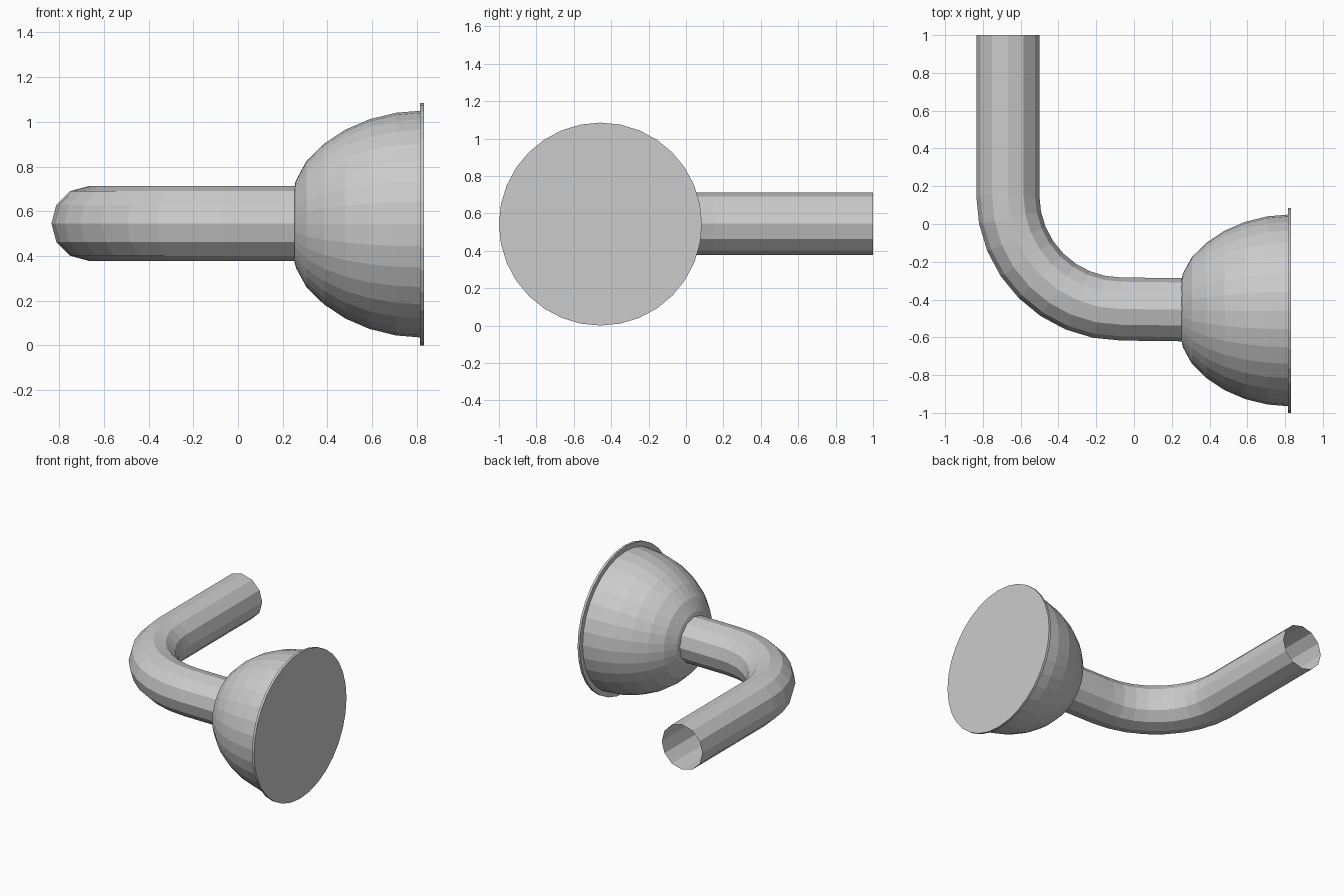
import bpy, bmesh
from math import sin, cos, pi, radians
from mathutils import Vector

if "Cube" in bpy.data.objects:
    bpy.data.objects.remove(bpy.data.objects["Cube"])

CY, CZ = -0.4575, 0.5425      # axis of the bell


def build(name, rings, cap_end=False):
    """Skin a list of equal-length point rings into a mesh object."""
    bm = bmesh.new()
    loops = [[bm.verts.new(p) for p in ring] for ring in rings]
    for a, b in zip(loops, loops[1:]):
        for i in range(len(a)):
            j = (i + 1) % len(a)
            bm.faces.new((a[i], a[j], b[j], b[i]))
    if cap_end:
        bm.faces.new(loops[-1])
    bmesh.ops.recalc_face_normals(bm, faces=bm.faces)
    mesh = bpy.data.meshes.new(name)
    bm.to_mesh(mesh)
    bm.free()
    obj = bpy.data.objects.new(name, mesh)
    bpy.context.collection.objects.link(obj)
    return obj


def ring(center, side, radius, sides):
    """Circle spanned by a horizontal side vector and world up."""
    c, up = Vector(center), Vector((0, 0, 1))
    return [c + radius * (cos(t) * side + sin(t) * up)
            for t in (2 * pi * i / sides for i in range(sides))]


# Bent pipe: straight run, quarter bend, short neck; far end left open
PIPE_R, BEND_R, BEND_STEPS = 0.167, 0.60, 8
bend = Vector((-0.068, 0.15, CZ + 0.003))
stations = [(Vector((-0.668, 1.0, bend.z)), pi)]
for i in range(BEND_STEPS + 1):
    a = pi + (pi / 2) * i / BEND_STEPS
    stations.append((bend + BEND_R * Vector((cos(a), sin(a), 0)), a))
stations.append((Vector((0.255, -0.454, bend.z)), 1.5 * pi))
build("pipe", [ring(c, Vector((cos(a), sin(a), 0)), PIPE_R, 12)
               for c, a in stations])

# Bell: part of a stretched sphere opening into a flanged, closed flat face
profile = [(0.252, 0.165)]
for k in range(5, 0, -1):
    t = radians(11.25 * k)
    profile.append((0.83 - 0.63 * sin(t), 0.508 * cos(t)))
profile.insert(1, (0.259, 0.195))
profile += [(0.815, 0.507), (0.815, 0.5425), (0.832, 0.5425)]
build("bell", [ring((x, CY, CZ), Vector((0, 1, 0)), r, 32)
               for x, r in profile], cap_end=True)
